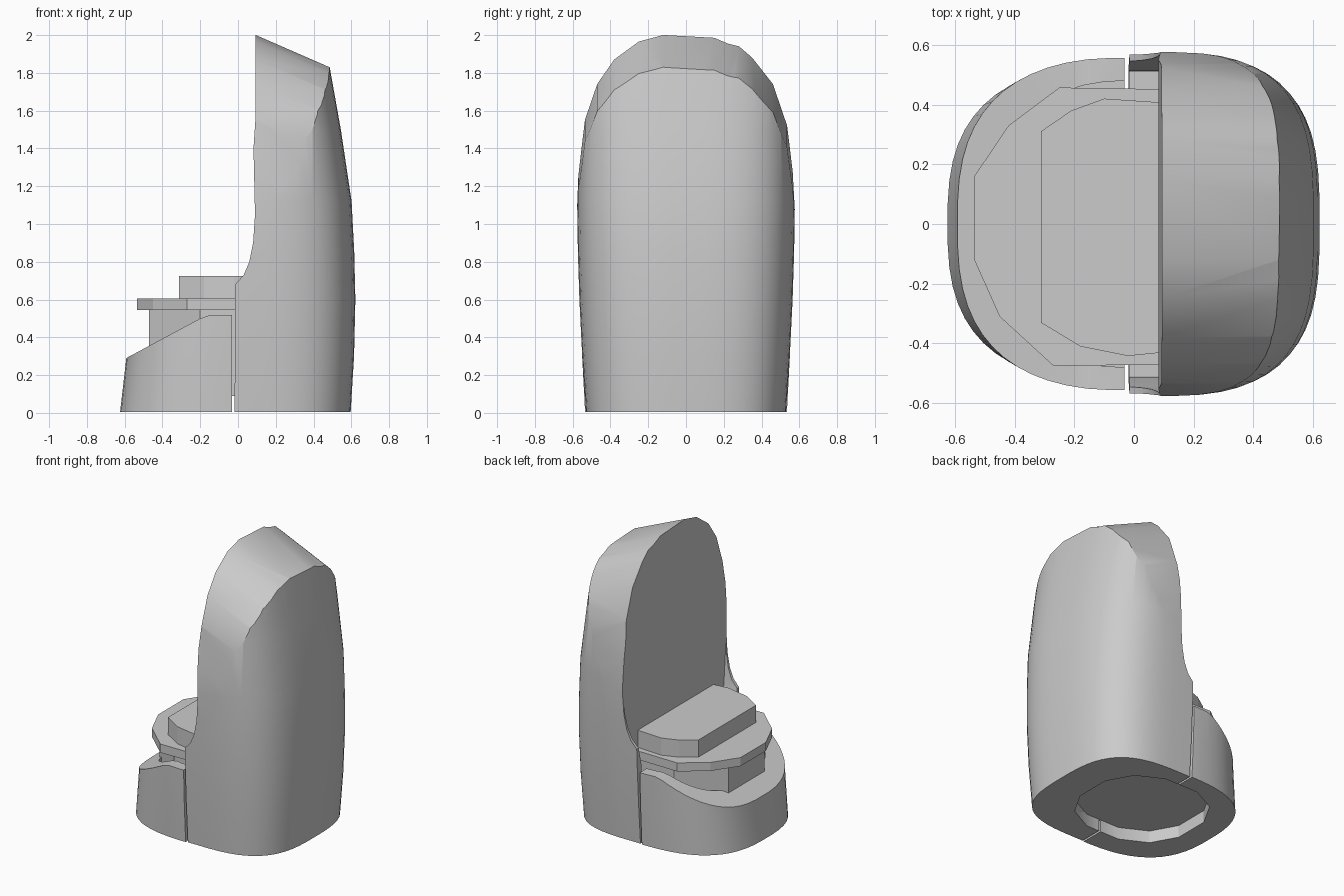
import bpy, bmesh, math

cube = bpy.data.objects.get("Cube")
if cube:
    bpy.data.objects.remove(cube, do_unlink=True)

grey = bpy.data.materials.new("plain_grey")
grey.use_nodes = True
COLOUR = (0.6, 0.6, 0.6, 1)
grey.diffuse_color = COLOUR
grey.node_tree.nodes["Principled BSDF"].inputs["Base Color"].default_value = COLOUR


def loft(name, rings):
    """Skin a stack of equal-length closed rings and cap both ends."""
    bm = bmesh.new()
    rows = [[bm.verts.new(p) for p in ring] for ring in rings]
    n = len(rows[0])
    for low, high in zip(rows, rows[1:]):
        for i in range(n):
            j = (i + 1) % n
            bm.faces.new((low[i], low[j], high[j], high[i]))
    bm.faces.new(rows[0][::-1])
    bm.faces.new(rows[-1])
    bmesh.ops.recalc_face_normals(bm, faces=bm.faces)
    mesh = bpy.data.meshes.new(name)
    bm.to_mesh(mesh)
    bm.free()
    mesh.materials.append(grey)
    obj = bpy.data.objects.new(name, mesh)
    bpy.context.collection.objects.link(obj)
    return obj


def slab(name, outline, bottom, top):
    return loft(name, [[(x, y, z) for x, y in outline] for z in (bottom, top)])


def side_prism(name, outline):
    return loft(name, [[(x, y, z) for x, z in outline] for y in (-1, 1)])


def oval(cx, rx, ry, power, count=56, cy=0):
    """Superellipse outline in plan."""
    points = []
    for i in range(count):
        t = math.tau * (i + 0.5) / count
        c, s = math.cos(t), math.sin(t)
        points.append((cx + rx * math.copysign(abs(c) ** (2 / power), c),
                       cy + ry * math.copysign(abs(s) ** (2 / power), s)))
    return points


def carve(obj, cutter, operation):
    """Apply a boolean and discard the cutter."""
    cutter.hide_render = True
    mod = obj.modifiers.new("carve", "BOOLEAN")
    mod.operation, mod.object, mod.solver = operation, cutter, "EXACT"
    bpy.context.view_layer.update()
    graph = bpy.context.evaluated_depsgraph_get()
    mesh = bpy.data.meshes.new_from_object(obj.evaluated_get(graph))
    obj.modifiers.clear()
    obj.data = mesh
    bpy.data.objects.remove(cutter, do_unlink=True)


def smooth(obj, degrees):
    bpy.ops.object.select_all(action="DESELECT")
    obj.select_set(True)
    bpy.context.view_layer.objects.active = obj
    bpy.ops.object.shade_smooth_by_angle(angle=math.radians(degrees))


def underside_hole():
    return slab("hole_cutter", oval(-0.05, 0.42, 0.4, 2.3, 12, 0.02), -0.1, 0.1)


# Tall back shell: rounded body, sloping arched roof, curved front edge
body_rows = [(0.005, 0.597, 0.53), (0.3, 0.615, 0.55), (0.6, 0.622, 0.565),
             (0.85, 0.616, 0.573), (1.12, 0.602, 0.577), (1.5, 0.545, 0.575),
             (1.83, 0.486, 0.575), (2.1, 0.44, 0.575)]
shell = loft("back_shell", [[(x, y, z) for x, y in oval(0.05, back - 0.05, wide, 3.1)]
                            for z, back, wide in body_rows])

arch = [(-0.6, -1), (-0.58, 1.0), (-0.57, 1.25), (-0.535, 1.55), (-0.47, 1.74),
        (-0.38, 1.87), (-0.25, 1.965), (-0.12, 2.0), (0.15, 1.985), (0.22, 1.955),
        (0.28, 1.94), (0.35, 1.88), (0.46, 1.74), (0.535, 1.52), (0.565, 1.27),
        (0.58, 1.0), (0.6, -1)]
roof = loft("roof_cutter", [[(x, y, z - 0.436 * (x - 0.095)) for y, z in arch]
                            for x in (-0.2, 0.9)])
carve(shell, roof, "INTERSECT")

front_edge = [(-0.02, -0.5), (-0.015, 0.68), (0.03, 0.73), (0.06, 0.8), (0.08, 0.9),
              (0.09, 1.05), (0.082, 1.4), (0.092, 1.55), (0.095, 2.5), (1, 2.5), (1, -0.5)]
carve(shell, side_prism("edge_cutter", front_edge), "INTERSECT")

# Pocket between the two side arms, whose inner walls thin out upwards
pocket_rows = [(0.1, 0.51), (0.55, 0.515), (0.68, 0.545), (0.95, 0.565), (1.05, 0.57)]
pocket = loft("pocket_cutter", [[(-0.3, -w, z), (0.088, -w, z), (0.088, w, z), (-0.3, w, z)]
                                for z, w in pocket_rows])
carve(shell, pocket, "DIFFERENCE")
carve(shell, underside_hole(), "DIFFERENCE")
smooth(shell, 33)

# Low front skirt with a sloping rim and an open middle
skirt = loft("front_skirt", [[(x, y, z) for x, y in oval(0, rx, ry, 2.75)]
                             for z, rx, ry in ((0.005, 0.625, 0.535), (0.29, 0.592, 0.55),
                                               (0.6, 0.57, 0.56))])
rim = [(-0.8, -0.3), (-0.8, 0.178), (-0.592, 0.29), (-0.2, 0.5), (-0.15, 0.517),
       (-0.032, 0.517), (-0.032, -0.3)]
carve(skirt, side_prism("rim_cutter", rim), "INTERSECT")
carve(skirt, slab("well_cutter", oval(0, 0.465, 0.48, 2.5), 0.1, 1), "DIFFERENCE")
carve(skirt, underside_hole(), "DIFFERENCE")
smooth(skirt, 28)

# Pedestal under the seat
pedestal = [(-0.47, -0.2), (-0.2, -0.42), (0.3, -0.42),
            (0.3, 0.42), (-0.2, 0.42), (-0.47, 0.2)]
slab("seat_pedestal", pedestal, 0.09, 0.55)

# Wide seat plate
plate = [(-0.535, -0.12), (-0.45, -0.31), (-0.27, -0.475), (0.2, -0.47),
         (0.2, 0.45), (-0.25, 0.457), (-0.42, 0.33), (-0.535, 0.16)]
slab("seat_plate", plate, 0.545, 0.605)

# Thick seat cushion
cushion = [(-0.312, -0.33), (-0.18, -0.41), (-0.02, -0.442), (0.2, -0.42),
           (0.2, 0.4), (-0.1, 0.42), (-0.21, 0.38), (-0.312, 0.31)]
slab("seat_cushion", cushion, 0.605, 0.725)
